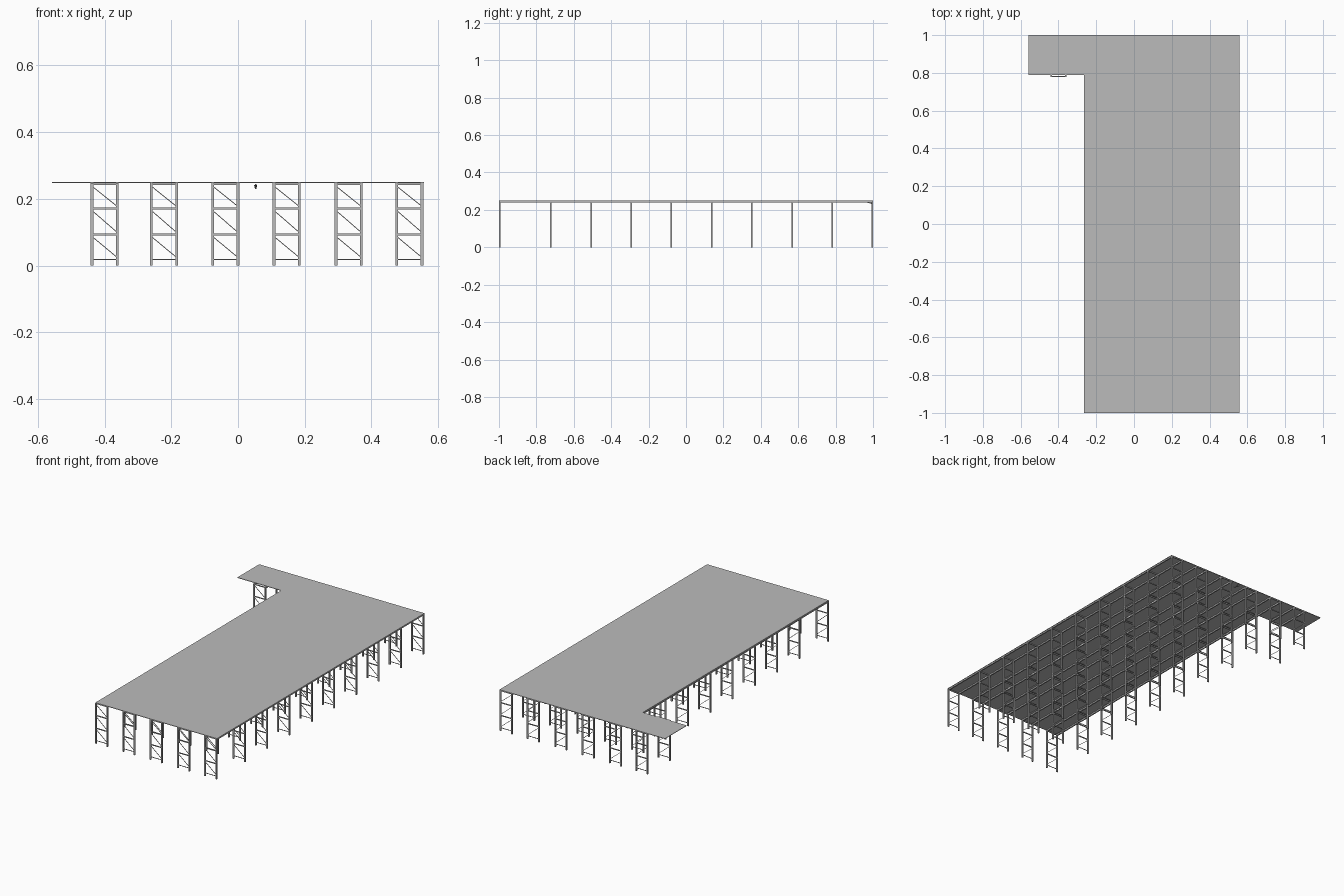
import bpy
import bmesh
from mathutils import Vector, Matrix

cube = bpy.data.objects.get("Cube")
if cube:
    bpy.data.objects.remove(cube)

steel = bpy.data.materials.new("plain_grey")
steel.use_nodes = True
GREY = (0.5, 0.5, 0.5, 1)
steel.diffuse_color = GREY
steel.node_tree.nodes["Principled BSDF"].inputs["Base Color"].default_value = GREY


def strut(bm, start, end, width):
    """Square bar between two points."""
    a, b = Vector(start), Vector(end)
    d = b - a
    m = (Matrix.Translation((a + b) / 2) @ d.to_track_quat('Z', 'Y').to_matrix().to_4x4()
         @ Matrix.Diagonal((width, width, d.length, 1)))
    bmesh.ops.create_cube(bm, size=1, matrix=m)


def finish(bm, name):
    bmesh.ops.recalc_face_normals(bm, faces=bm.faces)
    mesh = bpy.data.meshes.new(name)
    bm.to_mesh(mesh)
    bm.free()
    mesh.materials.append(steel)
    return mesh


def place(mesh, name, location=(0, 0, 0)):
    obj = bpy.data.objects.new(name, mesh)
    obj.location = location
    bpy.context.collection.objects.link(obj)


TOP = 0.25
DECK = 0.003
POST = 0.008
HALF = 0.038
columns = [-0.4, -0.222, -0.038, 0.146, 0.332, 0.514]
rows = [-0.996] + [-0.722 + 0.2148 * i for i in range(8)] + [0.996]

# Deck: L-shaped thin plate
bm = bmesh.new()
outline = [(-0.262, -1), (0.558, -1), (0.558, 1), (-0.558, 1), (-0.558, 0.79), (-0.262, 0.79)]
face = bm.faces.new([bm.verts.new((x, y, TOP - DECK)) for x, y in outline])
extruded = bmesh.ops.extrude_face_region(bm, geom=[face], use_keep_orig=True)
bmesh.ops.translate(bm, vec=(0, 0, DECK),
                    verts=[v for v in extruded["geom"] if isinstance(v, bmesh.types.BMVert)])
place(finish(bm, "deck"), "deck")

# Support frame: two posts, rungs and a diagonal brace in each bay
bm = bmesh.new()
for x in (-HALF, HALF):
    strut(bm, (x, 0, 0), (x, 0, TOP - DECK), POST)
rungs = [0.018, 0.093, 0.171, 0.244]
for z in rungs:
    strut(bm, (-HALF, 0, z), (HALF, 0, z), 0.003 if z == rungs[0] else 0.005)
for low, high in zip(rungs, rungs[1:]):
    strut(bm, (-HALF, 0, high - 0.006), (HALF, 0, low + 0.006), 0.0025)
frame = finish(bm, "support_frame")

for i, x in enumerate(columns):
    # The outermost column only stands under the short arm of the deck
    column_rows = rows[-2:] if i == 0 else rows
    for j, y in enumerate(column_rows):
        place(frame, f"support_frame_{i + 1}_{j + 1}", (x, y, 0))
    # Pair of bearers along the post tops
    bm = bmesh.new()
    for side in (-HALF, HALF):
        strut(bm, (x + side, column_rows[0] - 0.004, TOP - 0.007),
              (x + side, column_rows[-1] + 0.004, TOP - 0.007), POST)
    place(finish(bm, "bearers"), f"bearers_{i + 1}")

# Small bracket hanging under the back edge
bm = bmesh.new()
strut(bm, (0.053, 0.957, 0.243), (0.053, 0.996, 0.234), 0.004)
bmesh.ops.create_cone(bm, cap_ends=True, segments=8, radius1=0.002, radius2=0.005, depth=0.012,
                      matrix=Matrix.Translation((0.053, 0.993, 0.236)))
place(finish(bm, "hanging_bracket"), "hanging_bracket")
